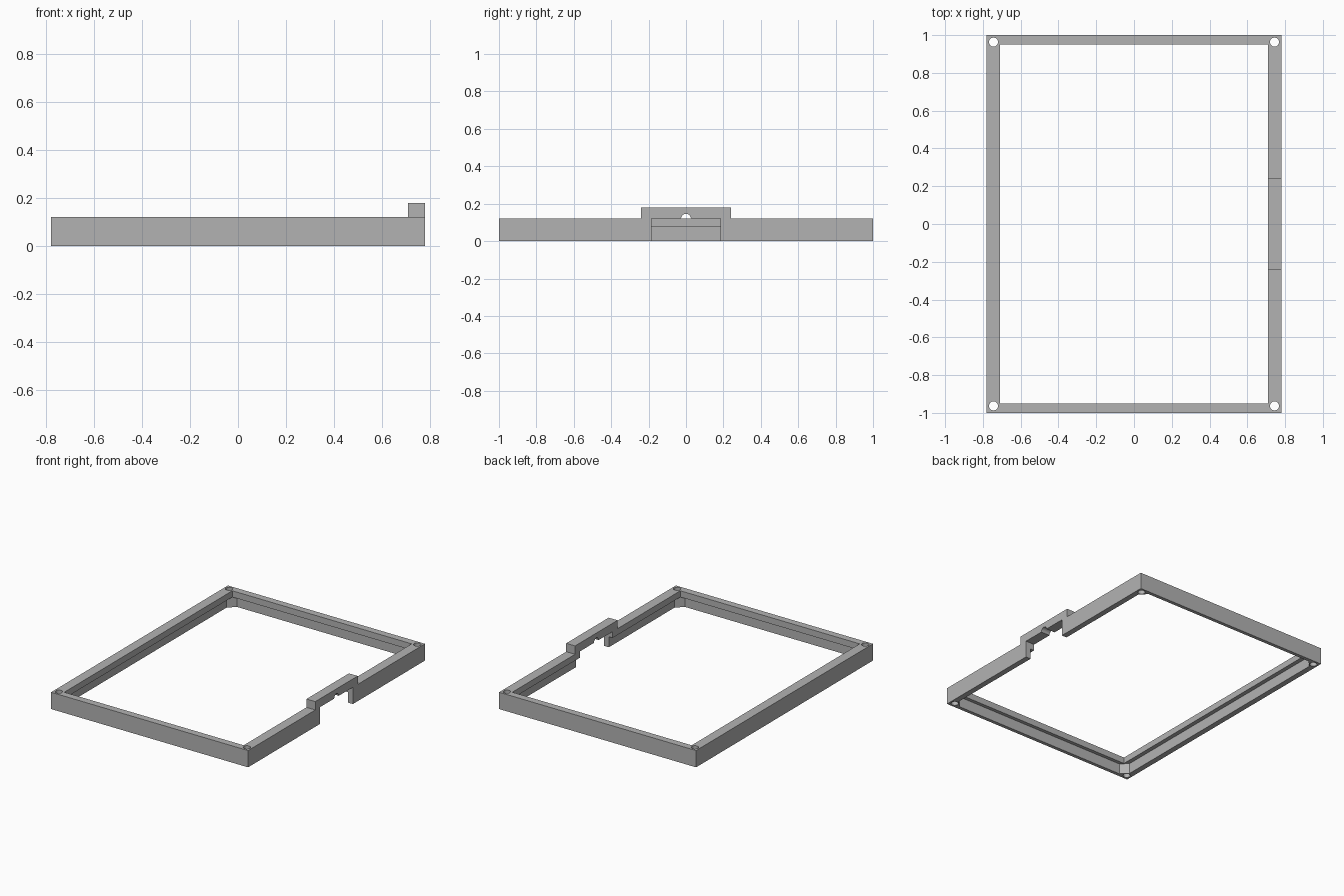
import bpy
import bmesh
from mathutils import Matrix

cube = bpy.data.objects.get("Cube")
if cube:
    bpy.data.objects.remove(cube, do_unlink=True)

HALF_X, HALF_Y, HEIGHT = 0.78, 1.0, 0.12      # outer frame
LIP_X, LIP_Y = 0.71, 0.95                     # upper opening
REBATE_X, REBATE_Y, REBATE_Z = 0.74, 0.975, 0.075
CHAMFER = 0.048
TAB_Y, TAB_TOP, WINDOW_Y = 0.24, 0.18, 0.185

grey = bpy.data.materials.new("plain grey")
grey.use_nodes = True
colour = (0.45, 0.45, 0.45, 1)
grey.diffuse_color = colour
grey.node_tree.nodes["Principled BSDF"].inputs["Base Color"].default_value = colour


def finish(name, bm):
    bmesh.ops.recalc_face_normals(bm, faces=bm.faces)
    mesh = bpy.data.meshes.new(name)
    bm.to_mesh(mesh)
    bm.free()
    mesh.materials.append(grey)
    obj = bpy.data.objects.new(name, mesh)
    bpy.context.collection.objects.link(obj)
    return obj


def prism(name, outline, z0, z1):
    bm = bmesh.new()
    face = bm.faces.new([bm.verts.new((x, y, z0)) for x, y in outline])
    extruded = bmesh.ops.extrude_face_region(bm, geom=[face])["geom"]
    top = [v for v in extruded if isinstance(v, bmesh.types.BMVert)]
    bmesh.ops.translate(bm, verts=top, vec=(0, 0, z1 - z0))
    return finish(name, bm)


def box(name, x0, x1, y0, y1, z0, z1):
    return prism(name, [(x0, y0), (x1, y0), (x1, y1), (x0, y1)], z0, z1)


def cylinder(name, centre, radius, depth, axis="Z"):
    bm = bmesh.new()
    turn = Matrix.Rotation(1.570796, 4, "Y") if axis == "X" else Matrix()
    bmesh.ops.create_cone(bm, cap_ends=True, segments=32, radius1=radius, radius2=radius,
                          depth=depth, matrix=Matrix.Translation(centre) @ turn)
    return finish(name, bm)


def cut(target, cutter):
    cutter.hide_render = True
    mod = target.modifiers.new("cut", "BOOLEAN")
    mod.operation = "DIFFERENCE"
    mod.solver = "EXACT"
    mod.object = cutter
    bpy.context.view_layer.objects.active = target
    bpy.ops.object.modifier_apply(modifier=mod.name)
    bpy.data.objects.remove(cutter, do_unlink=True)


# Rectangular frame with an upper lip
frame = box("frame", -HALF_X, HALF_X, -HALF_Y, HALF_Y, 0, HEIGHT)
cut(frame, box("opening_cutter", -LIP_X, LIP_X, -LIP_Y, LIP_Y, -0.1, 0.3))

# Wider recess underneath, with chamfered corners
a, b, c = REBATE_X, REBATE_Y, CHAMFER
recess = [(a, b - c), (a - c, b), (c - a, b), (-a, b - c),
          (-a, c - b), (c - a, -b), (a - c, -b), (a, c - b)]
cut(frame, prism("recess_cutter", recess, -0.1, REBATE_Z))

# Corner screw holes
for sx in (-1, 1):
    for sy in (-1, 1):
        cut(frame, cylinder("hole_cutter", (sx * 0.744, sy * 0.963, 0.06), 0.024, 0.4))

# Gap in the left rail
cut(frame, box("window_cutter", 0.6, 0.9, -WINDOW_Y, WINDOW_Y, -0.1, 0.2))

# Raised bridge over the gap, with a half-round notch
bridge = box("bridge", LIP_X, HALF_X, -TAB_Y, TAB_Y, HEIGHT, TAB_TOP)
cut(bridge, cylinder("notch_cutter", (0.75, 0, HEIGHT), 0.026, 0.4, "X"))
